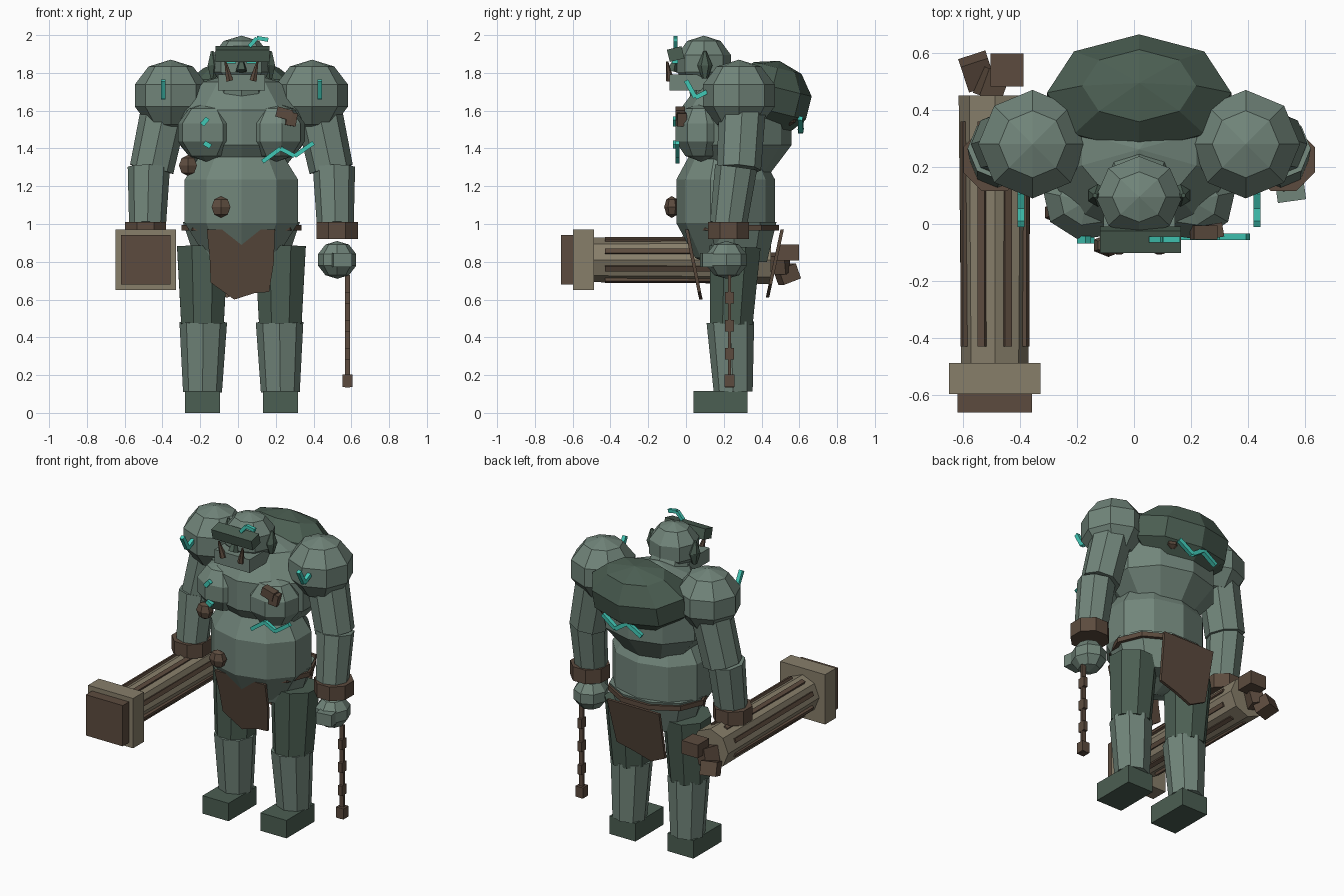
import bpy, bmesh, math
from mathutils import Matrix, Vector, Euler

if "Cube" in bpy.data.objects:
    bpy.data.objects.remove(bpy.data.objects["Cube"])

CX = 0.018  # symmetry plane of the body


def material(name, hexcode):
    def lin(c):
        return c / 12.92 if c <= 0.04045 else ((c + 0.055) / 1.055) ** 2.4
    m = bpy.data.materials.new(name)
    m.diffuse_color = [lin(int(hexcode[i:i + 2], 16) / 255) for i in (0, 2, 4)] + [1]
    m.use_nodes = True
    m.node_tree.nodes["Principled BSDF"].inputs["Base Color"].default_value = m.diffuse_color
    return m


SKIN = material("stone_green", "71857a")
DARK = material("dark_green", "4b5e52")
BROWN = material("brown", "5c4b3e")
TAN = material("tan_stone", "877e6a")
CYAN = material("glow_cyan", "41c8b6")


# Shape helpers: each returns a function that adds one shape to a bmesh
def box(loc, size, rot=(0, 0, 0)):
    m = (Matrix.Translation(loc) @ Euler([math.radians(a) for a in rot]).to_matrix().to_4x4()
         @ Matrix.Diagonal((*size, 1)))
    return lambda bm: bmesh.ops.create_cube(bm, size=1, matrix=m)


def ball(loc, radii, rot=(0, 0, 0), seg=8, rings=5):
    m = (Matrix.Translation(loc) @ Euler([math.radians(a) for a in rot]).to_matrix().to_4x4()
         @ Matrix.Diagonal((*radii, 1)))
    return lambda bm: bmesh.ops.create_uvsphere(bm, u_segments=seg, v_segments=rings, radius=1, matrix=m)


def limb(a, b, r1, r2, seg=8, spin=0, squash=1):
    a, b = Vector(a), Vector(b)
    d = b - a
    m = (Matrix.Translation((a + b) / 2)
         @ Vector((0, 0, 1)).rotation_difference(d).to_matrix().to_4x4()
         @ Matrix.Diagonal((1, squash, 1, 1))
         @ Matrix.Rotation(math.radians(spin), 4, 'Z'))
    return lambda bm: bmesh.ops.create_cone(bm, cap_ends=True, segments=seg, radius1=r1,
                                            radius2=r2, depth=d.length, matrix=m)


def part(name, mat, *shapes):
    bm = bmesh.new()
    for s in shapes:
        s(bm)
    bmesh.ops.recalc_face_normals(bm, faces=bm.faces)
    me = bpy.data.meshes.new(name)
    bm.to_mesh(me)
    bm.free()
    me.materials.append(mat)
    ob = bpy.data.objects.new(name, me)
    bpy.context.collection.objects.link(ob)
    return ob


def cloth(name, pts, y_top, y_bottom):
    # Ragged hanging sheet leaning from y_top to y_bottom
    def add(bm):
        vs = [bm.verts.new((x, y_top + (y_bottom - y_top) * (0.97 - z) / 0.37, z)) for x, z in pts]
        f = bm.faces.new(vs)
        ext = bmesh.ops.extrude_face_region(bm, geom=[f])
        new = [v for v in ext["geom"] if isinstance(v, bmesh.types.BMVert)]
        bmesh.ops.translate(bm, verts=new, vec=(0, 0.018, 0))
        if f.is_valid and len(f.link_loops if hasattr(f, "link_loops") else f.loops) and \
                all(len(e.link_faces) < 2 for e in f.edges):
            bm.faces.new(list(reversed(vs)))
    return part(name, BROWN, add)


def crack(name, pts, r=0.018):
    return part(name, CYAN, *[limb(p, q, r, r, 4, 45) for p, q in zip(pts, pts[1:])])


# Legs, arms and other paired parts
for side, s in (("left", -1), ("right", 1)):
    def X(v):
        return CX + s * v
    part(side + "_foot", DARK, box((X(.206), .183, .0575), (.185, .285, .115)))
    part(side + "_shin", SKIN, limb((X(.206), .25, .11), (X(.202), .235, .48), .103, .126))
    part(side + "_thigh", DARK, limb((X(.206), .24, .47), (X(.206), .26, .88), .122, .146, 8, 22.5))
    part(side + "_shoulder", SKIN, ball((X(.374), .28, 1.68), (.2, .2, .19)))
    part(side + "_upper_arm", SKIN, limb((X(.475), .28, 1.29), (X(.40), .30, 1.64), .117, .125))
    part(side + "_forearm", SKIN, limb((X(.497), .225, 1.0), (X(.49), .265, 1.30), .098, .112))
    part(side + "_bracelet", BROWN, limb((X(.507), .225, .92), (X(.507), .225, 1.01), .118, .118, 8, 22.5))
    part(side + "_hand", SKIN, ball((X(.507), .215, .81), (.106, .112, .1)))
    part(side + "_thumb", SKIN, box((X(.53), .125, .81), (.1, .09, .075), (0, 0, s * 8)))
    part(side + "_pec", SKIN, ball((X(.185), .08, 1.485), (.162, .145, .155), (0, 0, s * 12)))
    part(side + "_ear", DARK, limb((X(.145), .1, 1.84), (X(.155), .1, 1.915), .04, .008, 6),
         limb((X(.145), .1, 1.84), (X(.15), .1, 1.77), .04, .015, 6))
    part(side + "_tusk", BROWN, limb((X(.062), -.085, 1.76), (X(.085), -.10, 1.86), .022, .006, 6))
    part(side + "_eye", CYAN, box((X(.055), -.058, 1.862), (.055, .03, .022)))
    crack(side + "_shoulder_crack", [(X(.414), .0, 1.76), (X(.414), .05, 1.67), (X(.414), .11, 1.70)], .017)

# Torso
part("pelvis", SKIN, limb((CX, .255, .80), (CX, .255, 1.01), .24, .31, 10, 18, .76))
part("belly", SKIN, ball((CX, .21, 1.12), (.332, .275, .37), seg=10))
part("chest", SKIN, ball((CX, .262, 1.51), (.36, .312, .3), seg=10))
part("hunch", DARK, ball((CX, .445, 1.665), (.34, .222, .205), (-14, 0, 0)))
part("belt", BROWN, limb((CX, .25, .965), (CX, .25, .995), .318, .318, 10, 18, .8))

# Head
part("neck", SKIN, limb((CX, .16, 1.68), (CX, .11, 1.82), .14, .11))
part("head", SKIN, ball((CX, .095, 1.85), (.16, .15, .147)))
part("jaw", SKIN, box((CX, .015, 1.75), (.25, .205, .085)))
part("brow", DARK, box((CX + .005, -.055, 1.90), (.285, .08, .066), (14, 0, 0)))
part("nose", DARK, limb((CX, -.075, 1.81), (CX, -.06, 1.86), .032, .015, 5))

# Hanging cloths
cloth("front_cloth", [(-.165, .97), (.195, .97), (.19, .80), (.165, .64), (.09, .635),
                      (-.02, .60), (-.145, .69), (-.15, .82)], -.005, .07)
cloth("back_cloth", [(-.17, .97), (.20, .97), (.175, .68), (.06, .65), (-.06, .61), (-.165, .66)],
      .50, .42)

# Glowing cracks
crack("head_crack", [(.06, -.055, 1.94), (.10, -.055, 1.985), (.16, -.055, 1.975)], .015)
crack("chest_crack", [(.13, -.045, 1.33), (.225, -.045, 1.40), (.30, -.045, 1.36), (.40, -.045, 1.43)], .016)
crack("pec_crack_upper", [(-.19, -.055, 1.525), (-.16, -.055, 1.56)])
crack("pec_crack_lower", [(-.18, -.055, 1.43), (-.145, -.055, 1.41)])
crack("back_crack", [(.165, .605, 1.56), (.07, .61, 1.495), (-.01, .61, 1.55), (-.11, .605, 1.49)])

# Rocky lumps
for i, (p, r) in enumerate([((-.09, -.075, 1.09), .058), ((-.265, .04, 1.31), .055),
                            ((.17, .55, 1.58), .06)]):
    part("lump_%d" % i, BROWN, ball(p, (r, r * .7, r), seg=6, rings=4))
part("pec_lump", BROWN, box((.245, -.03, 1.585), (.085, .05, .055), (0, 15, 0)),
     box((.28, -.025, 1.555), (.055, .05, .07), (0, 10, 10)))

# Chain hanging from the right hand: links alternate direction
links = []
for i in range(8):
    z = .72 - i * .074
    wide = i % 2
    links.append(box((.58, .23, z - .037), (.028, .048 if wide else .016, .062 if wide else .092)))
links.append(box((.58, .23, .17), (.052, .052, .068)))
part("chain", BROWN, *links)

# Broken pillar used as a club, running along y
PX, PZ = -.488, .81
part("pillar_shaft", TAN, limb((PX, -.49, PZ), (PX, .45, PZ), .118, .127))
part("pillar_flange", TAN, box((PX, -.542, PZ), (.32, .11, .32)))
part("pillar_cap", BROWN, box((PX, -.628, PZ), (.262, .065, .262)))
flutes = []
for k in range(8):
    a = math.radians(22.5 + 45 * k)
    flutes.append(box((PX + .115 * math.cos(a), -.035, PZ + .115 * math.sin(a)),
                      (.022, .79, .026), (0, -math.degrees(a), 0)))
part("pillar_flutes", BROWN, *flutes)
part("pillar_rubble", BROWN, box((-.445, .54, .85), (.115, .115, .085)),
     box((-.55, .535, .735), (.10, .10, .085), (20, 0, 18)),
     box((-.50, .49, .79), (.08, .1, .1), (0, 15, -20)))
